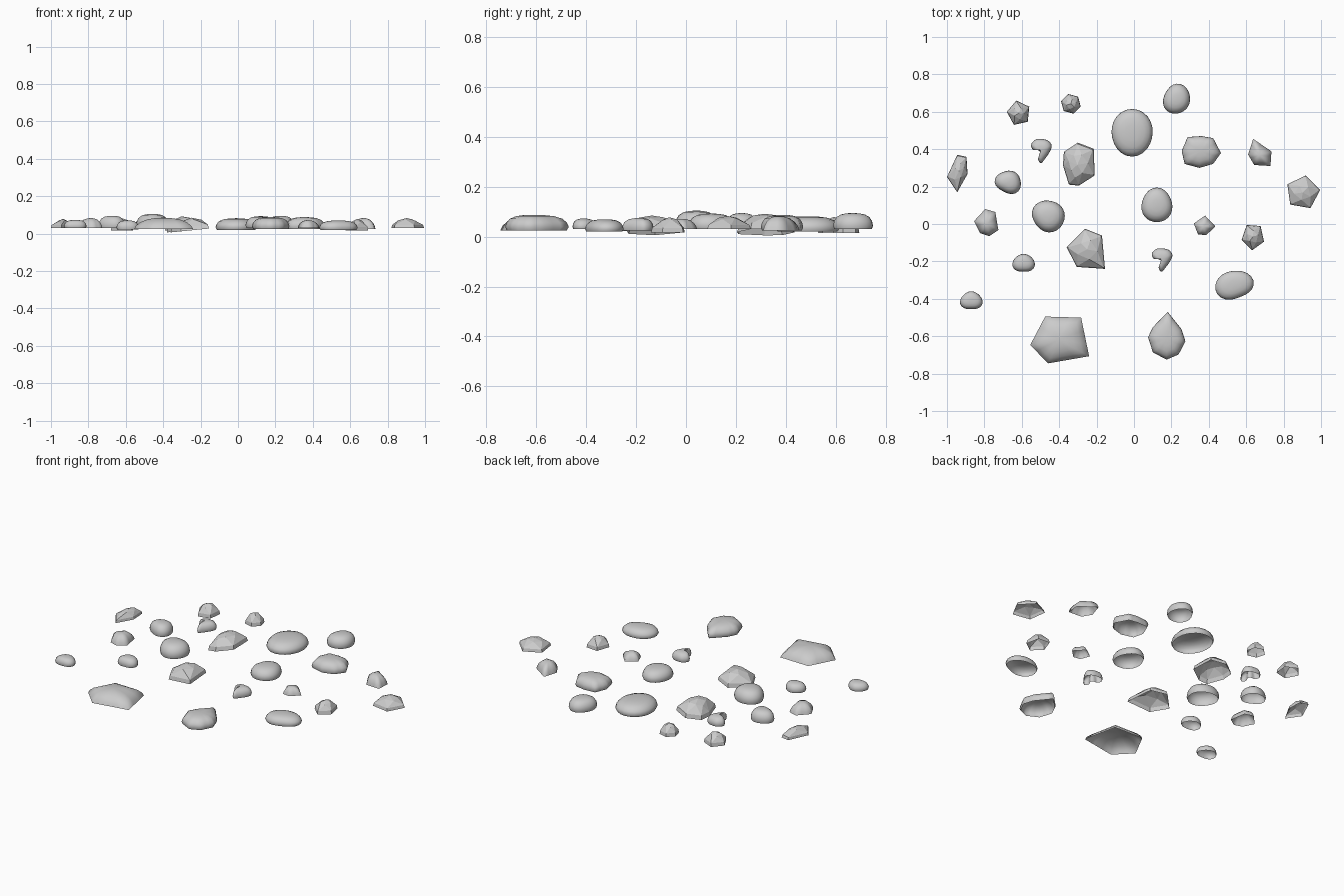
import bpy
from math import sin, cos, pi, radians

if "Cube" in bpy.data.objects:
    bpy.data.objects.remove(bpy.data.objects["Cube"])

# Ring profiles: (radius factor, height factor, twisted half a side)
PEBBLE = [(.94, 0), (1, .22), (.95, .5), (.82, .75), (.6, .91), (.32, .98)]
SLAB = [(1, 0), (.93, .3), (.78, .6), (.55, .84), (.28, .96)]
CHIP = [(1, 0), (.94, .32), (.5, .86)]


def fit(pts, box):
    """Scale an outline so that it fills the box x0, x1, y0, y1."""
    xs, ys = [p[0] for p in pts], [p[1] for p in pts]
    x0, x1, y0, y1 = box
    return [(x0 + (x - min(xs)) / (max(xs) - min(xs)) * (x1 - x0),
             y0 + (y - min(ys)) / (max(ys) - min(ys)) * (y1 - y0)) for x, y in pts]


def spline(pts, k=4):
    """Round a closed outline with a Catmull-Rom curve."""
    out, n = [], len(pts)
    for i in range(n):
        a, b, c, d = (pts[(i + j - 1) % n] for j in range(4))
        for s in range(k):
            t = s / k
            out.append(tuple(.5 * (2 * b[m] + (c[m] - a[m]) * t
                       + (2 * a[m] - 5 * b[m] + 4 * c[m] - d[m]) * t * t
                       + (3 * b[m] - a[m] - 3 * c[m] + d[m]) * t ** 3) for m in (0, 1)))
    return out


def subdivide(pts, k=3):
    n = len(pts)
    return [tuple(pts[i][m] * (1 - s / k) + pts[(i + 1) % n][m] * s / k for m in (0, 1))
            for i in range(n) for s in range(k)]


def stone(name, outline, box, z0, z1, profile, smooth, tilt=0):
    """Open-bottomed shell from rings shrinking to a top point."""
    pts = fit(outline, box)
    n = len(pts)
    cx, cy = sum(p[0] for p in pts) / n, sum(p[1] for p in pts) / n
    verts, faces = [], []
    for r, (f, h) in enumerate(profile):
        last = not smooth and r == len(profile) - 1
        for i, (x, y) in enumerate(pts):
            hh = h
            if last:      # faceted top ring sits between the corners
                q = pts[(i + 1) % n]
                x, y = (x + q[0]) / 2, (y + q[1]) / 2
                f2 = f * (1.25 if i % 2 else 1.05)
                hh = h - .1 * (i % 2)
            else:
                f2 = f
            px, py = cx + (x - cx) * f2, cy + (y - cy) * f2
            verts.append((px, py, z0 + (z1 - z0) * hh + tilt * (px - cx)))
    verts.append((cx, cy, z1))
    for r in range(len(profile) - 1):
        last = not smooth and r == len(profile) - 2
        for i in range(n):
            j, a, b = (i + 1) % n, r * n, (r + 1) * n
            if last:
                faces += [(a + i, a + j, b + i), (a + j, b + j, b + i)]
            else:
                faces.append((a + i, a + j, b + j, b + i))
    b = (len(profile) - 1) * n
    faces += [(b + i, b + (i + 1) % n, len(verts) - 1) for i in range(n)]
    me = bpy.data.meshes.new(name)
    me.from_pydata(verts, [], faces)
    if smooth:
        me.polygons.foreach_set("use_smooth", [True] * len(faces))
    ob = bpy.data.objects.new(name, me)
    bpy.context.collection.objects.link(ob)


def egg(long_dir, a, tri_dir, b, n=24):
    out = []
    for i in range(n):
        t = 2 * pi * i / n
        r = 1 + a * cos(2 * (t - radians(long_dir))) + b * cos(3 * (t - radians(tri_dir)))
        out.append((r * cos(t), r * sin(t)))
    return out


def ngon(n, rot):
    return [(cos(radians(rot) + 2 * pi * i / n), sin(radians(rot) + 2 * pi * i / n))
            for i in range(n)]


# Rounded pebbles: box, base, top, long direction, stretch, corner direction, corner
pebbles = [
    (.155, .30, .59, .75, .03, .095, 60, .06, 90, .03),
    (-.12, .10, .36, .615, .02, .082, 90, .05, 30, .01),
    (-.745, -.605, .16, .285, .03, .095, 150, .06, 60, .06),
    (-.545, -.37, -.045, .125, .03, .105, 130, .04, 30, .03),
    (.04, .205, .01, .195, .03, .093, 90, .03, 90, .03),
    (-.65, -.53, -.255, -.16, .022, .07, 0, .1, 90, .05),
    (.435, .64, -.405, -.25, .02, .07, 20, .13, 0, .03),
    (-.93, -.81, -.455, -.36, .03, .073, 0, .08, 90, .06)]
for i, (*box, z0, z1, d, a, e, b) in enumerate(pebbles):
    stone(f"pebble_{i + 1}", egg(d, a, e, b), box, z0, z1, PEBBLE, True)

# Kidney-shaped pebbles
kidney = [(0, 7), (4, 11.5), (9, 12.5), (17, 11), (21, 6), (19, 0), (14, -7),
          (10, -11), (7, -7), (9.5, -1), (7, 1.5), (2, 2)]
for i, box in enumerate([(-.55, -.44, .325, .455), (.095, .205, -.255, -.13)]):
    stone(f"kidney_pebble_{i + 1}", spline(kidney), box, .03 - .005 * i, .08 - .005 * i,
          PEBBLE, True)

# Pointed smooth stones
drop = [(1168, -313), (1182, -330), (1186, -342), (1179, -355), (1167, -360),
        (1153, -353), (1148, -338), (1153, -328)]
wedge = [(1222, -154), (1214, -165), (1200, -169), (1185, -165), (1182, -152),
         (1188, -138), (1202, -137), (1214, -139)]
stone("drop_stone", subdivide(drop), (.075, .275, -.725, -.47), .025, .088, PEBBLE, True)
stone("wedge_stone", subdivide(wedge), (.255, .465, .30, .47), .025, .088, PEBBLE, True)

# Five-sided smooth slabs, all counter-clockwise
slab = [(1045, -318), (1030, -346), (1048, -364), (1089, -357), (1081, -319)]
stone("large_slab", subdivide(slab), (-.555, -.24, -.745, -.495), .025, .085, SLAB, True)
small_slabs = [
    ([(1254, -141), (1249, -156), (1255, -166), (1271, -167), (1272, -153)],
     (.61, .735, .31, .455), .025, .083),
    ([(986, -210), (975, -222), (981, -234), (990, -237), (999, -231), (996, -213)],
     (-.855, -.725, -.065, .08), .03, .083),
    ([(1206, -216), (1195, -224), (1199, -235), (1207, -236), (1216, -227)],
     (.32, .435, -.06, .045), .03, .072)]
for i, (o, box, z0, z1) in enumerate(small_slabs):
    stone(f"small_slab_{i + 1}", subdivide(o), box, z0, z1, SLAB, True)

# Faceted rocks
rocks = [
    (ngon(5, 30), (-.68, -.56, .53, .66), .015, .08, 0),
    (ngon(6, 45), (-.39, -.285, .59, .695), .015, .078, 0),
    ([(1079, -144), (1065, -153), (1064, -166), (1070, -185), (1080, -186),
      (1096, -176), (1095, -150)], (-.38, -.21, .205, .435), .017, .092, .15),
    ([(958, -156), (948, -178), (958, -193), (968, -175), (967, -158)],
     (-1, -.89, .17, .37), .03, .078, 0),
    (ngon(5, 80), (.82, .995, .085, .26), .03, .083, 0),
    (ngon(5, 50), (.575, .695, -.14, -.005), .016, .078, 0),
    ([(1085, -229), (1067, -248), (1077, -268), (1105, -270), (1102, -236)],
     (-.36, -.155, -.24, -.025), .017, .085, .1)]
for i, (o, box, z0, z1, tilt) in enumerate(rocks):
    stone(f"faceted_rock_{i + 1}", o, box, z0, z1, CHIP, False, tilt)
